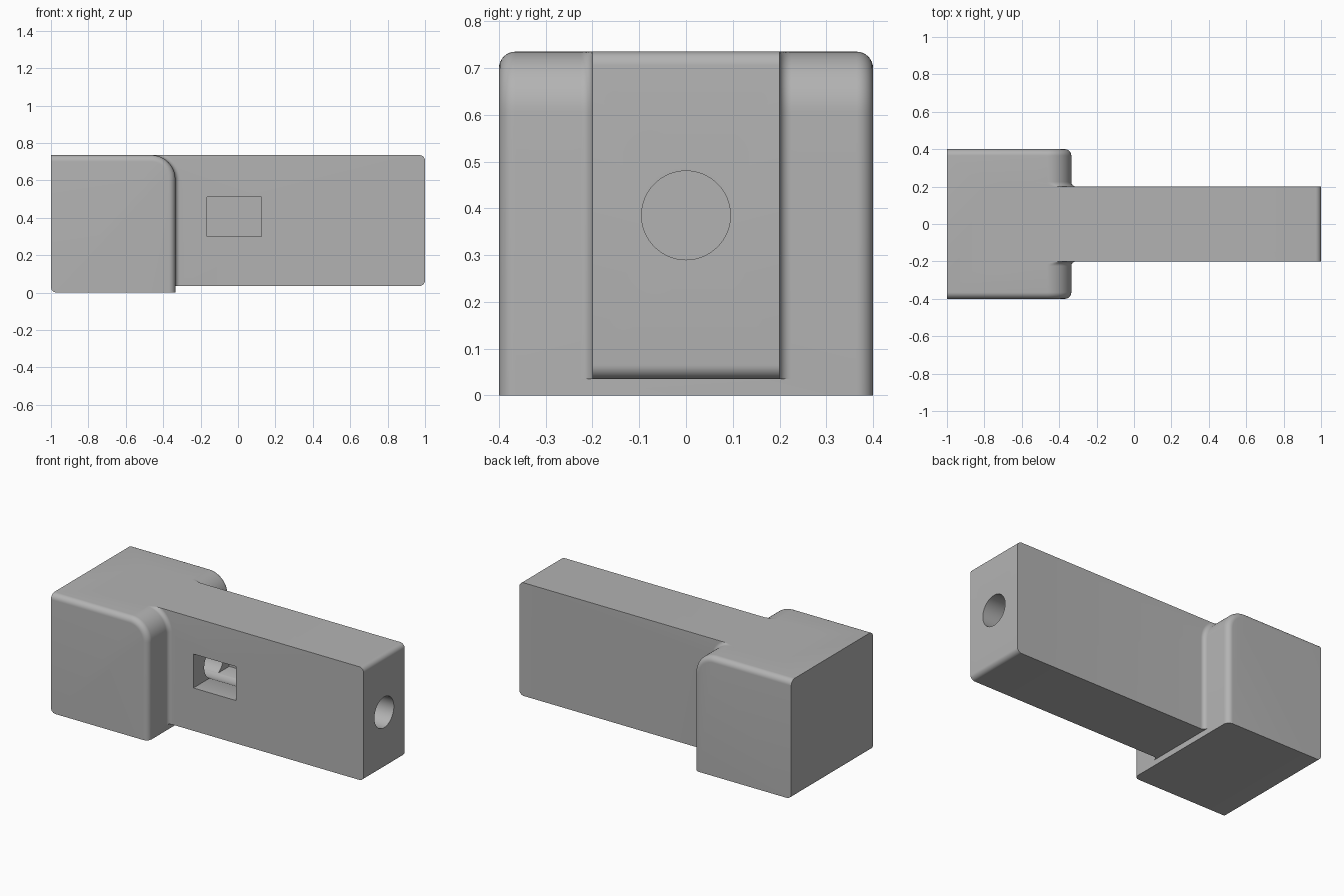
import bpy, bmesh
from math import pi, sin, cos

old = bpy.data.objects.get("Cube")
if old:
    bpy.data.objects.remove(old, do_unlink=True)

TOP, ARM_BOTTOM, HEAD_X = 0.735, 0.035, -0.335
ARM_Y, HEAD_Y = 0.2, 0.4
CORNER, EDGE, FILLET, SMALL = 0.13, 0.035, 0.025, 0.03
HOLE_Z, HOLE_R = 0.385, 0.095

grey = bpy.data.materials.new("light grey")
grey.use_nodes = True
colour = (0.45, 0.45, 0.45, 1)
grey.diffuse_color = colour
grey.node_tree.nodes["Principled BSDF"].inputs["Base Color"].default_value = colour


def arc(cx, cz, r, start, end, n):
    angles = [start + (end - start) * i / n for i in range(n + 1)]
    return [(cx + r * cos(a), cz + r * sin(a)) for a in angles]


def loft(name, sections):
    """Solid through matching xz outlines, given as (y, outline) pairs."""
    bm = bmesh.new()
    rings = [[bm.verts.new((x, y, z)) for x, z in pts] for y, pts in sections]
    for a, b in zip(rings, rings[1:]):
        for i in range(len(a)):
            j = (i + 1) % len(a)
            bm.faces.new((a[i], a[j], b[j], b[i]))
    bm.faces.new(rings[0])
    bm.faces.new(rings[-1])
    bmesh.ops.recalc_face_normals(bm, faces=bm.faces)
    mesh = bpy.data.meshes.new(name)
    bm.to_mesh(mesh)
    bm.free()
    mesh.materials.append(grey)
    obj = bpy.data.objects.new(name, mesh)
    bpy.context.collection.objects.link(obj)
    return obj


def shoulder(d):
    """Top, rounded corner and front of the head, inset by d."""
    pts = arc(HEAD_X - CORNER, TOP - CORNER, CORNER - d, pi / 2, 0, 16)
    return [(x, min(z, TOP)) for x, z in pts]


def head_outline(d):
    foot = arc(-1 + SMALL, SMALL, SMALL, 1.5 * pi, pi, 6)
    return [(-1, TOP - d)] + shoulder(d) + [(HEAD_X - d, 0)] + foot


def fillet_outline(d):
    return ([(-0.7, TOP - max(d, 0))] + shoulder(d)
            + [(HEAD_X - d, ARM_BOTTOM), (-0.7, ARM_BOTTOM)])


def combine(target, tool, operation):
    mod = target.modifiers.new(operation, "BOOLEAN")
    mod.operation, mod.object, mod.solver = operation, tool, "EXACT"
    bpy.context.view_layer.objects.active = target
    bpy.ops.object.modifier_apply(modifier=mod.name)
    bpy.data.objects.remove(tool, do_unlink=True)


# Head block with rolled side edges
steps = [i / 8 * pi / 2 for i in range(9)]
side = [(HEAD_Y - EDGE * (1 - sin(t)), EDGE * (1 - cos(t))) for t in steps]
layers = [(-y, d) for y, d in reversed(side)] + side
body = loft("hammer_shaped_body", [(y, head_outline(d)) for y, d in layers])

# Long arm, rounded at the top and bottom of its free end
arm_outline = ([(-0.8, ARM_BOTTOM)]
               + arc(1 - SMALL, ARM_BOTTOM + SMALL, SMALL, -pi / 2, 0, 8)
               + arc(1 - SMALL, TOP - SMALL, SMALL, 0, pi / 2, 8)
               + [(-0.8, TOP)])
combine(body, loft("arm", [(-ARM_Y, arm_outline), (ARM_Y, arm_outline)]), "UNION")

# Hollow fillets where the arm meets the head
hollow = [(ARM_Y + FILLET * (1 - cos(t)), FILLET * (sin(t) - 1)) for t in steps]
hollow = [(ARM_Y - 0.05, -FILLET)] + hollow + [(ARM_Y + FILLET + 0.005, 0.005)]
for s in (-1, 1):
    combine(body, loft("fillet", [(s * y, fillet_outline(d)) for y, d in hollow]), "UNION")

# Window pocket in the front side
window = [(-0.165, 0.3), (0.125, 0.3), (0.125, 0.51), (-0.165, 0.51)]
combine(body, loft("window_cutter", [(-0.3, window), (0.15, window)]), "DIFFERENCE")

# Round bore from the free end
bpy.ops.mesh.primitive_cylinder_add(vertices=64, radius=HOLE_R, depth=1.65,
                                    location=(0.275, 0, HOLE_Z), rotation=(0, pi / 2, 0))
bore = bpy.context.object
bore.data.materials.append(grey)
combine(body, bore, "DIFFERENCE")

bpy.ops.object.select_all(action="DESELECT")
body.select_set(True)
bpy.context.view_layer.objects.active = body
bpy.ops.object.shade_smooth_by_angle(angle=pi / 6)
